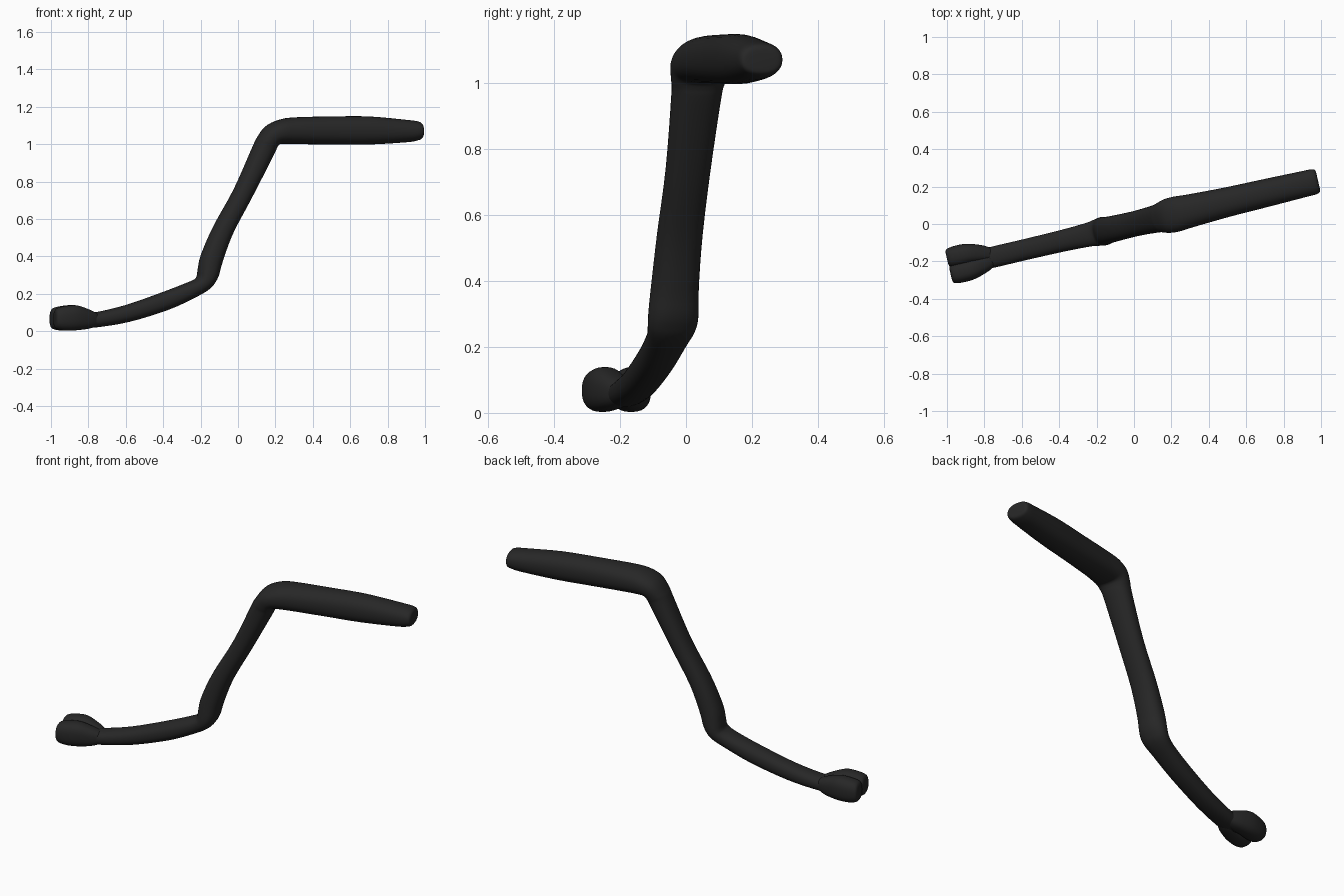
import bpy, bmesh, math
from mathutils import Vector

black = bpy.data.materials.new("matte black")
black.diffuse_color = (0.02, 0.02, 0.02, 1)

SLOPE = 0.235                       # the whole leg lies in one vertical plane
ANG = math.atan(SLOPE)
SIDE = Vector((-math.sin(ANG), math.cos(ANG), 0))


def spline(rows, steps):
    """Catmull-Rom through rows of numbers."""
    out = []
    for i in range(len(rows) - 1):
        p0, p1 = rows[max(i - 1, 0)], rows[i]
        p2, p3 = rows[i + 1], rows[min(i + 2, len(rows) - 1)]
        for k in range(steps):
            t = k / steps
            out.append([0.5 * (2 * b + (c - a) * t + (2 * a - 5 * b + 4 * c - d) * t * t
                               + (3 * b - a - 3 * c + d) * t ** 3)
                        for a, b, c, d in zip(p0, p1, p2, p3)])
    return out + [list(rows[-1])]


def loft(name, rows, sides=32, steps=4, power=2.3):
    """rows: upper edge x, z, lower edge x, z, half width, sideways offset."""
    bm = bmesh.new()
    rings = []
    for ax, az, bx, bz, w, v in spline(rows, steps):
        a, b = Vector((ax, SLOPE * ax, az)), Vector((bx, SLOPE * bx, bz))
        mid, half = (a + b) / 2 + SIDE * v, (a - b) / 2
        ring = []
        for j in range(sides):
            t = 2 * math.pi * j / sides
            c, s = math.cos(t), math.sin(t)
            c = math.copysign(abs(c) ** (2 / power), c)
            s = math.copysign(abs(s) ** (2 / power), s)
            ring.append(bm.verts.new(mid + half * c + SIDE * (w * s)))
        rings.append(ring)
    for r, q in zip(rings, rings[1:]):
        for j in range(sides):
            k = (j + 1) % sides
            bm.faces.new((r[j], r[k], q[k], q[j]))
    bm.faces.new(rings[0])
    bm.faces.new(rings[-1])
    bmesh.ops.recalc_face_normals(bm, faces=bm.faces)
    mesh = bpy.data.meshes.new(name)
    bm.to_mesh(mesh)
    bm.free()
    mesh.materials.append(black)
    for p in mesh.polygons:
        p.use_smooth = True
    ob = bpy.data.objects.new(name, mesh)
    bpy.context.collection.objects.link(ob)
    return ob


# bent limb: upper segment, knee, middle segment, lower joint, shin
limb = [
    (0.984, 1.090, 0.984, 1.045, 0.040),
    (0.980, 1.110, 0.980, 1.030, 0.060),
    (0.960, 1.122, 0.960, 1.020, 0.068),
    (0.90, 1.130, 0.90, 1.010, 0.070),
    (0.70, 1.148, 0.70, 0.998, 0.075),
    (0.50, 1.148, 0.50, 0.998, 0.079),
    (0.30, 1.143, 0.32, 1.000, 0.088),
    (0.22, 1.130, 0.24, 1.000, 0.094),
    (0.15, 1.095, 0.217, 0.997, 0.092),
    (0.105, 1.035, 0.205, 0.980, 0.083),
    (0.08, 0.985, 0.185, 0.935, 0.076),
    (-0.02, 0.76, 0.07, 0.71, 0.068),
    (-0.13, 0.56, -0.03, 0.52, 0.069),
    (-0.195, 0.41, -0.085, 0.37, 0.072),
    (-0.212, 0.33, -0.105, 0.30, 0.076),
    (-0.217, 0.295, -0.125, 0.26, 0.076),
    (-0.230, 0.278, -0.155, 0.225, 0.072),
    (-0.27, 0.26, -0.22, 0.185, 0.064),
    (-0.40, 0.21, -0.37, 0.115, 0.058),
    (-0.60, 0.14, -0.58, 0.05, 0.056),
    (-0.77, 0.10, -0.76, 0.02, 0.056),
    (-0.85, 0.10, -0.85, 0.02, 0.050),
]
loft("bent_limb", [r + (0,) for r in limb])

# two rounded toes side by side: x, top, bottom, half width, spread
toe = [
    (-0.75, 0.092, 0.030, 0.032, 0.35),
    (-0.80, 0.115, 0.014, 0.045, 0.65),
    (-0.87, 0.138, 0.005, 0.054, 0.95),
    (-0.93, 0.135, 0.003, 0.056, 1.0),
    (-0.972, 0.125, 0.010, 0.051, 1.0),
    (-0.986, 0.110, 0.022, 0.042, 1.0),
    (-0.989, 0.090, 0.040, 0.025, 1.0),
]
for name, off in (("back_toe", 0.050), ("front_toe", -0.039)):
    loft(name, [(x, t, x, b, w, s * off) for x, t, b, w, s in toe], power=2.5)
